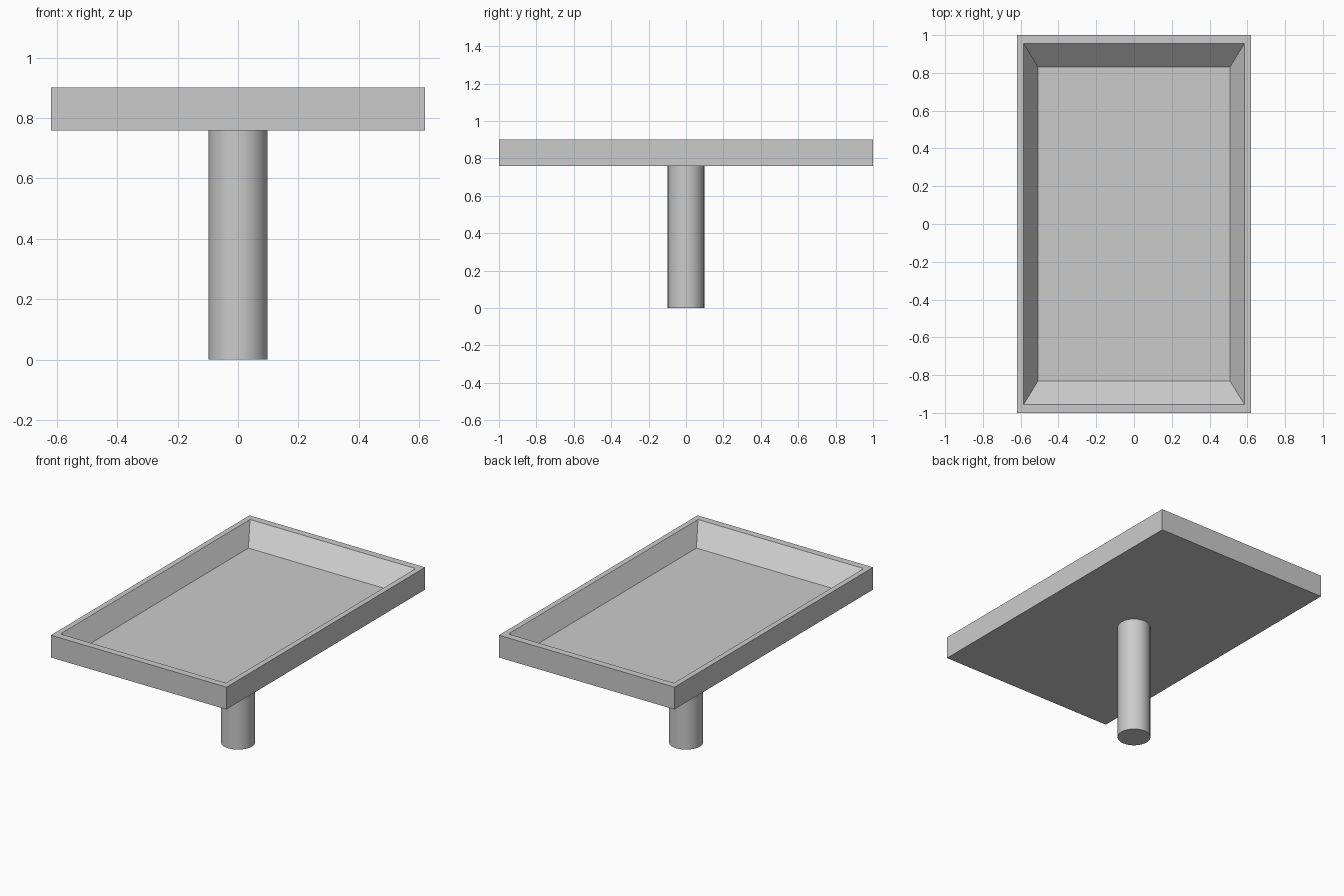
import bpy, bmesh, math

if "Cube" in bpy.data.objects:
    bpy.data.objects.remove(bpy.data.objects["Cube"])


def rect_ring(bm, hx, hy, z):
    return [bm.verts.new((sx * hx, sy * hy, z))
            for sx, sy in ((-1, -1), (1, -1), (1, 1), (-1, 1))]


# Tray: nested rectangles from the underside, over the rim, down to the floor
TRAY_RINGS = [(0.619, 1.0, 0.758), (0.619, 1.0, 0.9),
              (0.584, 0.955, 0.9), (0.509, 0.832, 0.785)]
bm = bmesh.new()
rings = [rect_ring(bm, *r) for r in TRAY_RINGS]
for a, b in zip(rings, rings[1:]):
    for i in range(4):
        j = (i + 1) % 4
        bm.faces.new((a[i], a[j], b[j], b[i]))
bm.faces.new(rings[0][::-1])
bm.faces.new(rings[-1])
mesh = bpy.data.meshes.new("tray")
bm.to_mesh(mesh)
bm.free()
tray = bpy.data.objects.new("tray", mesh)
bpy.context.collection.objects.link(tray)

# Round pedestal under the tray
bpy.ops.mesh.primitive_cylinder_add(vertices=32, radius=0.098, depth=0.758,
                                    location=(0, 0, 0.379))
bpy.context.object.name = "pedestal"
bpy.ops.object.shade_smooth_by_angle(angle=math.radians(30))
